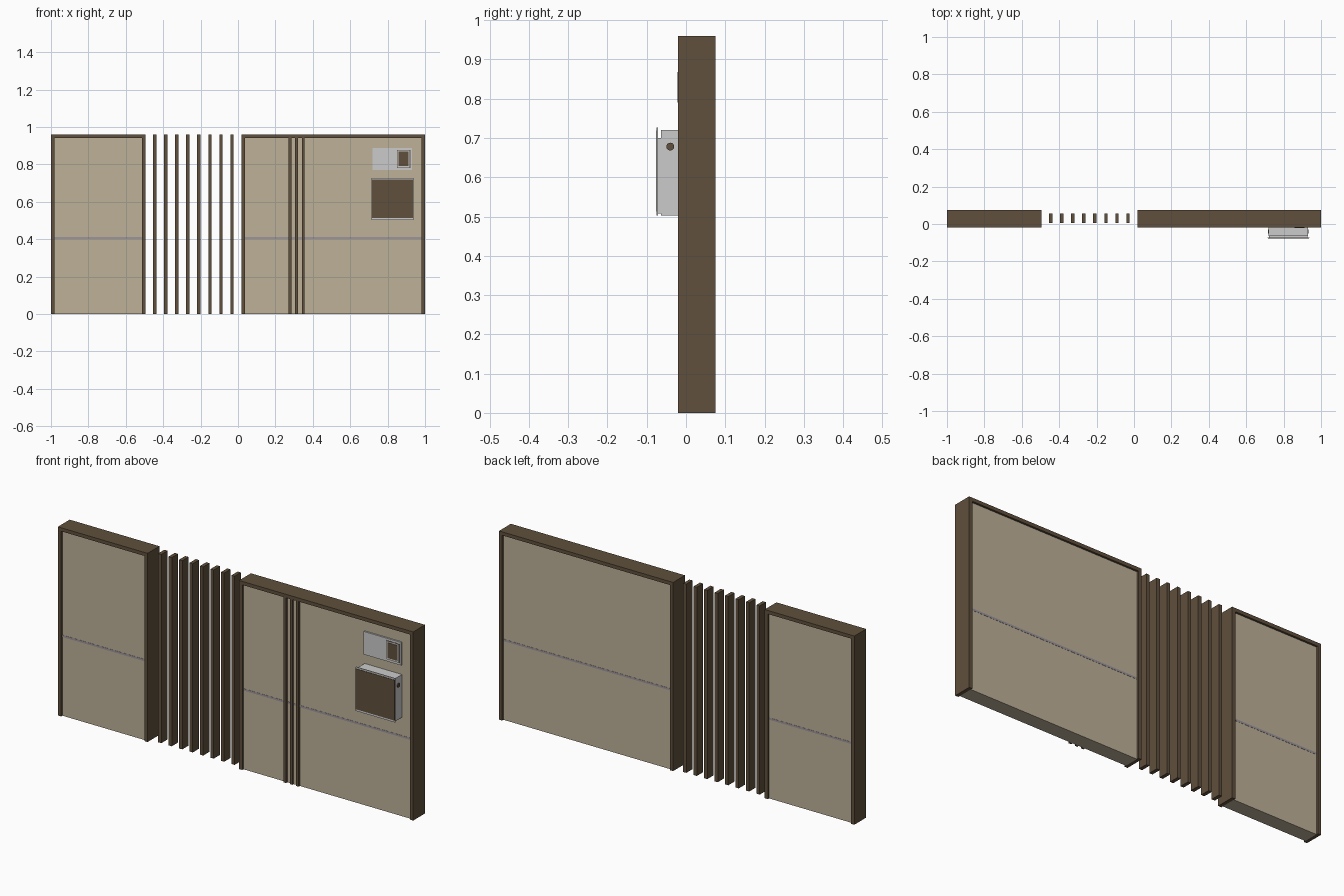
import bpy
import math

if "Cube" in bpy.data.objects:
    bpy.data.objects.remove(bpy.data.objects["Cube"], do_unlink=True)


def material(name, rgb):
    m = bpy.data.materials.new(name)
    m.use_nodes = True
    m.diffuse_color = (*rgb, 1)
    m.node_tree.nodes["Principled BSDF"].inputs["Base Color"].default_value = (*rgb, 1)
    return m


BROWN = material("dark brown", (0.115, 0.08, 0.045))
BEIGE = material("beige", (0.51, 0.44, 0.315))
GREY = material("light grey", (0.6, 0.6, 0.6))
SEAM = material("seam grey", (0.33, 0.3, 0.33))


def box(name, mat, x, y, z):
    """Axis-aligned box from (min, max) pairs."""
    spans = (x, y, z)
    bpy.ops.mesh.primitive_cube_add(size=1, location=[(a + b) / 2 for a, b in spans])
    ob = bpy.context.object
    ob.name = name
    ob.scale = [b - a for a, b in spans]
    bpy.ops.object.transform_apply(location=False, rotation=False, scale=True)
    ob.data.materials.append(mat)
    return ob


def cylinder(name, mat, radius, x, y, z):
    """Cylinder lying along x."""
    bpy.ops.mesh.primitive_cylinder_add(
        vertices=24, radius=radius, depth=x[1] - x[0],
        location=((x[0] + x[1]) / 2, y, z), rotation=(0, math.pi / 2, 0))
    ob = bpy.context.object
    ob.name = name
    ob.data.materials.append(mat)
    bpy.ops.object.shade_smooth_by_angle()


TOP = 0.96
POST = 0.018
FRONT, BACK = -0.02, 0.075
FACE, REAR = -0.01, 0.065


def wall(name, x0, x1):
    """Framed wall: two posts, a top beam, an infill slab and its seam."""
    inside = (x0 + POST, x1 - POST)
    depth = (FRONT, BACK)
    box(name + "_post_right", BROWN, (x0, x0 + POST), depth, (0, TOP))
    box(name + "_post_left", BROWN, (x1 - POST, x1), depth, (0, TOP))
    box(name + "_top_beam", BROWN, inside, depth, (TOP - POST, TOP))
    box(name + "_infill", BEIGE, inside, (FACE, REAR), (0, TOP - POST))
    box(name + "_seam", SEAM, inside, (FACE - 0.001, REAR + 0.001), (0.401, 0.411))


wall("narrow_wall", -1, -0.495)
wall("wide_wall", 0.02, 1)

# Open row of slats between the walls
for i in range(8):
    x = -0.445 + i * 0.059
    box(f"slat_{i + 1}", BROWN, (x - 0.009, x + 0.009), (0.006, 0.056), (0, TOP))

# Vertical trim strips on the wide wall
for i in range(3):
    x = 0.278 + i * 0.035
    box(f"trim_strip_{i + 1}", BROWN, (x - 0.007, x + 0.007), (FRONT, FACE), (0, TOP - POST))

# Intercom plate with framed dark panel
box("intercom_plate", GREY, (0.72, 0.93), (-0.018, FACE), (0.77, 0.887))
box("intercom_bezel", BROWN, (0.849, 0.921), (-0.019, -0.018), (0.781, 0.877))
box("intercom_bezel_rim", GREY, (0.852, 0.918), (-0.02, -0.019), (0.784, 0.874))
box("intercom_panel", BROWN, (0.858, 0.912), (-0.022, -0.02), (0.79, 0.868))

# Letterbox body, step, front door and side locks
box("letterbox_body", GREY, (0.72, 0.93), (-0.064, FACE), (0.503, 0.721))
box("letterbox_step", GREY, (0.722, 0.928), (-0.071, -0.064), (0.508, 0.7))
box("letterbox_door", GREY, (0.715, 0.937), (-0.075, -0.071), (0.503, 0.727))
box("letterbox_door_face", BROWN, (0.716, 0.936), (-0.077, -0.075), (0.513, 0.719))
cylinder("letterbox_lock", BROWN, 0.01, (0.716, 0.934), -0.04, 0.678)
